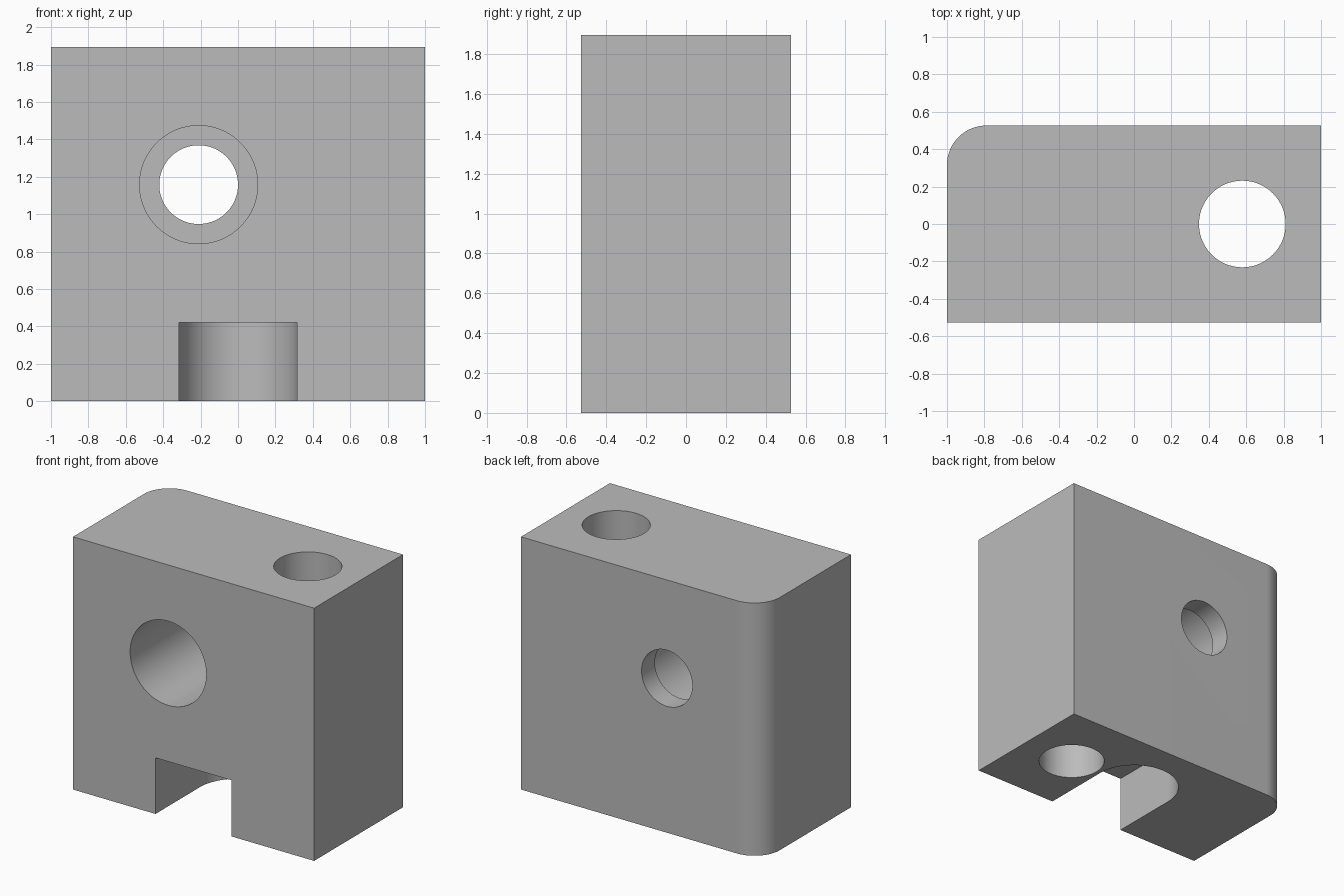
import bpy, bmesh, math
from mathutils import Matrix

cube = bpy.data.objects.get("Cube")
if cube:
    bpy.data.objects.remove(cube, do_unlink=True)

U = 2 / 19            # one design unit: the block is 19 x 10 x 18 units
W, D, H = 19 * U, 10 * U, 18 * U

grey = bpy.data.materials.new("grey")
grey.use_nodes = True
grey.diffuse_color = (0.5, 0.5, 0.5, 1)
grey.node_tree.nodes["Principled BSDF"].inputs["Base Color"].default_value = (0.5, 0.5, 0.5, 1)


def arc(cx, cy, r, start, end, steps):
    angles = [math.radians(start + (end - start) * i / steps) for i in range(steps + 1)]
    return [(cx + r * math.cos(a), cy + r * math.sin(a)) for a in angles]


def prism(name, outline, bottom, top, matrix=Matrix()):
    """Extrude a counter-clockwise outline along its local z."""
    bm = bmesh.new()
    face = bm.faces.new([bm.verts.new((x, y, bottom)) for x, y in outline])
    grown = bmesh.ops.extrude_face_region(bm, geom=[face])["geom"]
    verts = [g for g in grown if isinstance(g, bmesh.types.BMVert)]
    bmesh.ops.translate(bm, verts=verts, vec=(0, 0, top - bottom))
    bmesh.ops.recalc_face_normals(bm, faces=bm.faces)
    bm.transform(matrix)
    mesh = bpy.data.meshes.new(name)
    bm.to_mesh(mesh)
    bm.free()
    mesh.materials.append(grey)
    obj = bpy.data.objects.new(name, mesh)
    bpy.context.collection.objects.link(obj)
    return obj


def circle(cx, cy, r):
    return arc(cx, cy, r, 0, 360, 96)[:-1]


# Block with one rounded back corner
R = 2 * U
outline = [(-W / 2, -D / 2), (W / 2, -D / 2), (W / 2, D / 2)]
outline += arc(-W / 2 + R, D / 2 - R, R, 90, 180, 24)
block = prism("block", outline, 0, H)

# Cutters: local z of the bore cutters points toward the front
to_front = Matrix.Rotation(math.radians(90), 4, "X")
bore = (-2 * U, 11 * U)
slot = [(-3 * U, -D), (3 * U, -D)] + arc(0, 0, 3 * U, 0, 180, 48)
cutters = [
    prism("vertical_hole_cutter", circle(5.5 * U, 0, 2.2 * U), -U, H + U),
    prism("through_bore_cutter", circle(*bore, 2 * U), -D, D, to_front),
    prism("counterbore_cutter", circle(*bore, 3 * U), -D / 2 + 1.5 * U, D, to_front),
    prism("bottom_slot_cutter", slot, -U, 4 * U),
]

bpy.ops.object.select_all(action="DESELECT")
block.select_set(True)
bpy.context.view_layer.objects.active = block
for cutter in cutters:
    cut = block.modifiers.new(cutter.name, "BOOLEAN")
    cut.operation, cut.solver, cut.object = "DIFFERENCE", "EXACT", cutter
    bpy.ops.object.modifier_apply(modifier=cut.name)
    bpy.data.objects.remove(cutter, do_unlink=True)

# Smooth curved walls, crisp edges
bpy.ops.object.shade_smooth_by_angle(angle=math.radians(30))
weighted = block.modifiers.new("weighted_normals", "WEIGHTED_NORMAL")
weighted.keep_sharp = True
